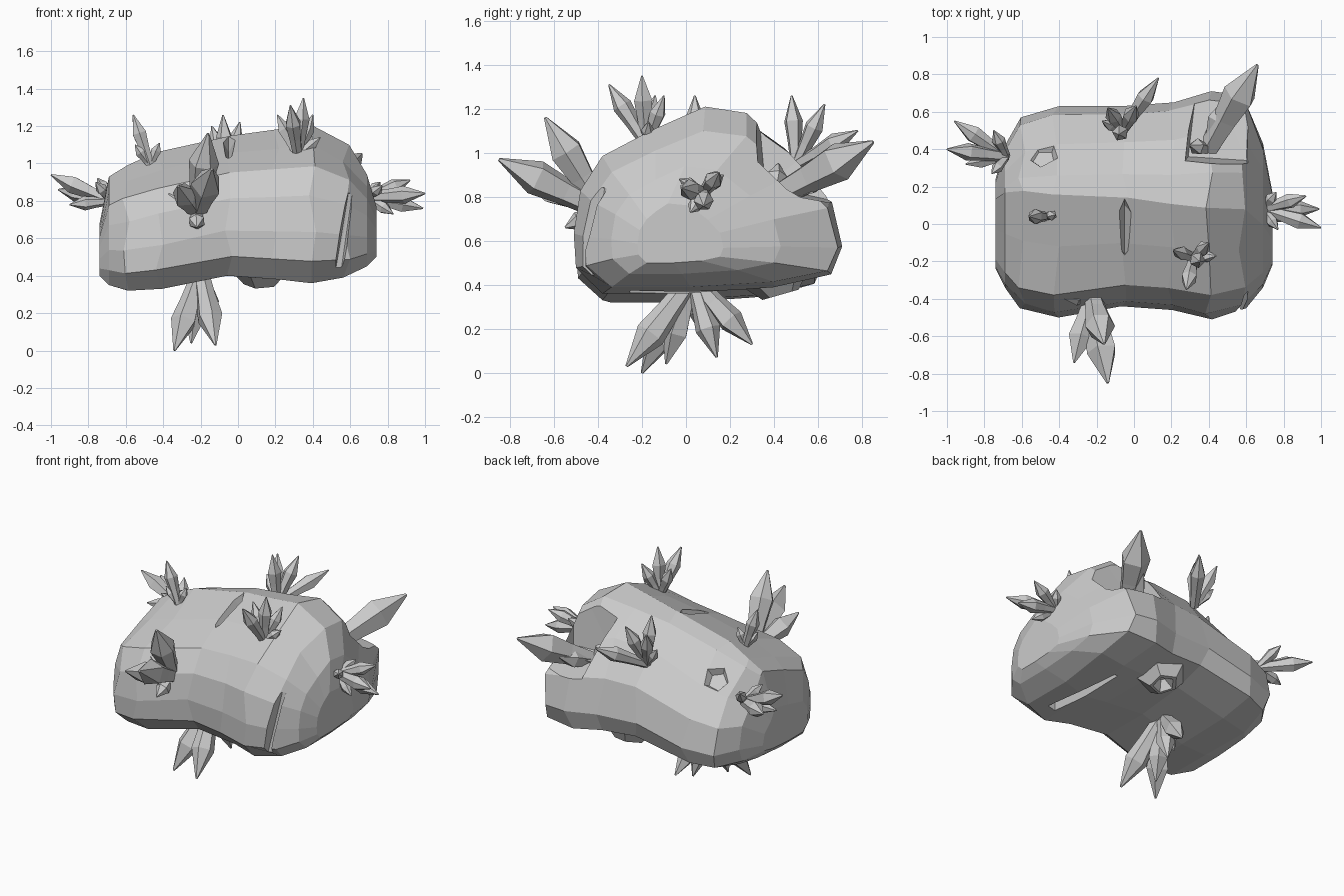
import bpy, bmesh, math, random
from mathutils import Vector

if "Cube" in bpy.data.objects:
    bpy.data.objects.remove(bpy.data.objects["Cube"])

random.seed(4)


def make(name, bm):
    bmesh.ops.recalc_face_normals(bm, faces=bm.faces)
    me = bpy.data.meshes.new(name)
    bm.to_mesh(me)
    bm.free()
    ob = bpy.data.objects.new(name, me)
    bpy.context.collection.objects.link(ob)
    return ob


def loft(bm, rings):
    """Skin a list of point rings and cap both ends."""
    vs = [[bm.verts.new(p) for p in r] for r in rings]
    n = len(vs[0])
    for a, b in zip(vs, vs[1:]):
        for i in range(n):
            j = (i + 1) % n
            bm.faces.new((a[i], a[j], b[j], b[i]))
    bm.faces.new(vs[0])
    bm.faces.new(vs[-1])


def spindle(bm, base, tip, stages, sides, spin=0.0):
    """Faceted shaft from base to tip; stages are (position, radius)."""
    base, tip = Vector(base), Vector(tip)
    q = (tip - base).to_track_quat('Z', 'Y')
    rings = []
    for t, r in stages:
        c = base.lerp(tip, t)
        rings.append([c + q @ Vector((r * math.cos(spin + k * math.tau / sides),
                                      r * math.sin(spin + k * math.tau / sides), 0))
                      for k in range(sides)])
    loft(bm, rings)


def hull(pts):
    bm = bmesh.new()
    for p in pts:
        bm.verts.new(p)
    bmesh.ops.convex_hull(bm, input=bm.verts)
    return bm


def cut(target, bm):
    cutter = make("cutter", bm)
    cutter.hide_render = True
    mod = target.modifiers.new("cut", 'BOOLEAN')
    mod.operation = 'DIFFERENCE'
    mod.solver = 'EXACT'
    mod.object = cutter
    bpy.context.view_layer.objects.active = target
    bpy.ops.object.modifier_apply(modifier=mod.name)
    bpy.data.objects.remove(cutter)


# rock body: one side profile (y, z) scaled at stations along x
profile = [(-.38, .34), (-.50, .46), (-.51, .62), (-.48, .82), (-.38, .98),
           (-.15, 1.10), (.10, 1.21), (.28, 1.18), (.49, .97), (.66, .78),
           (.71, .56), (.66, .43), (.40, .37), (.0, .34)]
stations = [  # x, y front, y back, z bottom, z top
    (-.74, -.24, .24, .40, .68), (-.69, -.34, .42, .35, .93),
    (-.60, -.45, .57, .32, .99), (-.42, -.50, .63, .33, 1.06),
    (-.05, -.44, .63, .40, 1.15), (.20, -.46, .65, .38, 1.18),
    (.40, -.51, .71, .36, 1.21), (.58, -.46, .69, .39, 1.10),
    (.69, -.34, .43, .45, .94), (.74, -.22, .17, .50, .77)]
ridge_shift = {5: .5, 6: 1, 7: .3}   # the ridge runs diagonally over the top
rings = []
for x, y0, y1, z0, z1 in stations:
    ring = []
    for i, (y, z) in enumerate(profile):
        py = y0 + (y + .51) / 1.22 * (y1 - y0) - .13 * (x - .3) * ridge_shift.get(i, 0)
        pz = z0 + (z - .34) / .87 * (z1 - z0)
        if i in (8, 9) and abs(x) < .3:   # fuller shoulder in the middle of the back
            pz += .06 if i == 8 else .03
        ring.append((x + .02 * math.sin(2.4 * i + 9 * x) * (abs(x) < .65), py, pz))
    rings.append(ring)
bm = bmesh.new()
loft(bm, rings)
rock = make("rock_body", bm)

# dent in the back right shoulder
cut(rock, hull([(.26, .32, 1.3), (.63, .29, 1.3), (.29, .36, .85), (.60, .34, .83),
                (.36, .95, .72), (.63, .95, .72), (.30, .95, 1.3), (.63, .95, 1.3)]))
# groove down the front right corner
cut(rock, hull([(.49, -.60, .40), (.58, -.60, .40), (.57, -.60, .88), (.66, -.56, .88),
                (.52, -.43, .42), (.55, -.42, .42), (.59, -.37, .84), (.61, -.36, .84)]))
# notch across the top
cut(rock, hull([(-.05, -.22, 1.3), (-.05, .20, 1.3), (-.18, -.04, 1.3), (.08, -.04, 1.3),
                (-.05, -.16, 1.00), (-.05, .10, 1.06)]))
# crack along the underside
cut(rock, hull([(.40, -.28, .30), (.50, -.28, .30), (.34, .33, .30),
                (.41, .33, .30), (.44, -.22, .46), (.39, .26, .44)]))
# crater on the back left slope
bm = bmesh.new()
n = Vector((-.15, .66, .75)).normalized()
c = Vector((-.49, .385, .915))
spindle(bm, c - n * .06, c + n * .10, [(0, .06), (1, .17)], 5)
cut(rock, bm)

# lip around the pit under the back
bm = bmesh.new()
spindle(bm, (.12, .40, .46), (.12, .43, .355), [(0, .19), (1, .09)], 5)
lip = make("pit_lip", bm)
bm = bmesh.new()
spindle(bm, (.12, .41, .41), (.12, .43, .34), [(0, .02), (1, .08)], 5)
cut(lip, bm)

# crystal clusters: base point, thickness factor, tips
clusters = {
    "front": ((-.22, -.38, .74), 1.15, [(-.14, -.85, .97), (-.16, -.64, 1.16),
              (-.32, -.74, .88), (-.37, -.40, .84), (-.22, -.55, .66)]),
    "bottom": ((-.2, .03, .43), 1.0, [(-.34, -.20, 0), (-.12, -.27, .03), (-.25, -.09, .04),
               (-.15, .14, .07), (-.13, .30, .13), (-.27, .06, .2)]),
    "left": ((-.68, .36, .80), .9, [(-1.0, .40, .94), (-.96, .55, .86), (-.90, .32, .78),
             (-.75, .50, .92), (-.76, .27, .90)]),
    "right": ((.69, .08, .82), .9, [(1.0, -.02, .84), (.99, .08, .76), (.92, .15, .91),
              (.83, .02, .73), (.76, .17, .90), (.77, -.03, .88)]),
    "top_front": ((.32, -.18, 1.04), .85, [(.35, -.20, 1.35), (.28, -.35, 1.31),
                  (.21, -.14, 1.26), (.40, -.10, 1.26), (.44, -.17, 1.14)]),
    "top_left": ((-.47, .04, .99), .85, [(-.56, .04, 1.26), (-.55, .02, 1.10), (-.42, .05, 1.11)]),
    "top_back": ((-.06, .50, .94), .85, [(-.08, .48, 1.26), (-.14, .62, 1.20), (.13, .78, 1.10),
                 (.01, .63, 1.22), (-.17, .55, 1.08)]),
    "back_right": ((.40, .40, .80), 1.2, [(.66, .85, 1.05), (.48, .66, .90), (.30, .42, .95)]),
}
for name, (base, fat, tips) in clusters.items():
    bm = bmesh.new()
    for tip in tips:
        length = (Vector(tip) - Vector(base)).length
        r = fat * (.018 + .09 * length)
        spindle(bm, base, tip, [(0, r * .65), (.36, r * .85), (.64, r * 1.12), (1, r * .1)],
                random.choice((5, 6)), random.random() * 6)
    make(name + "_crystals", bm)
